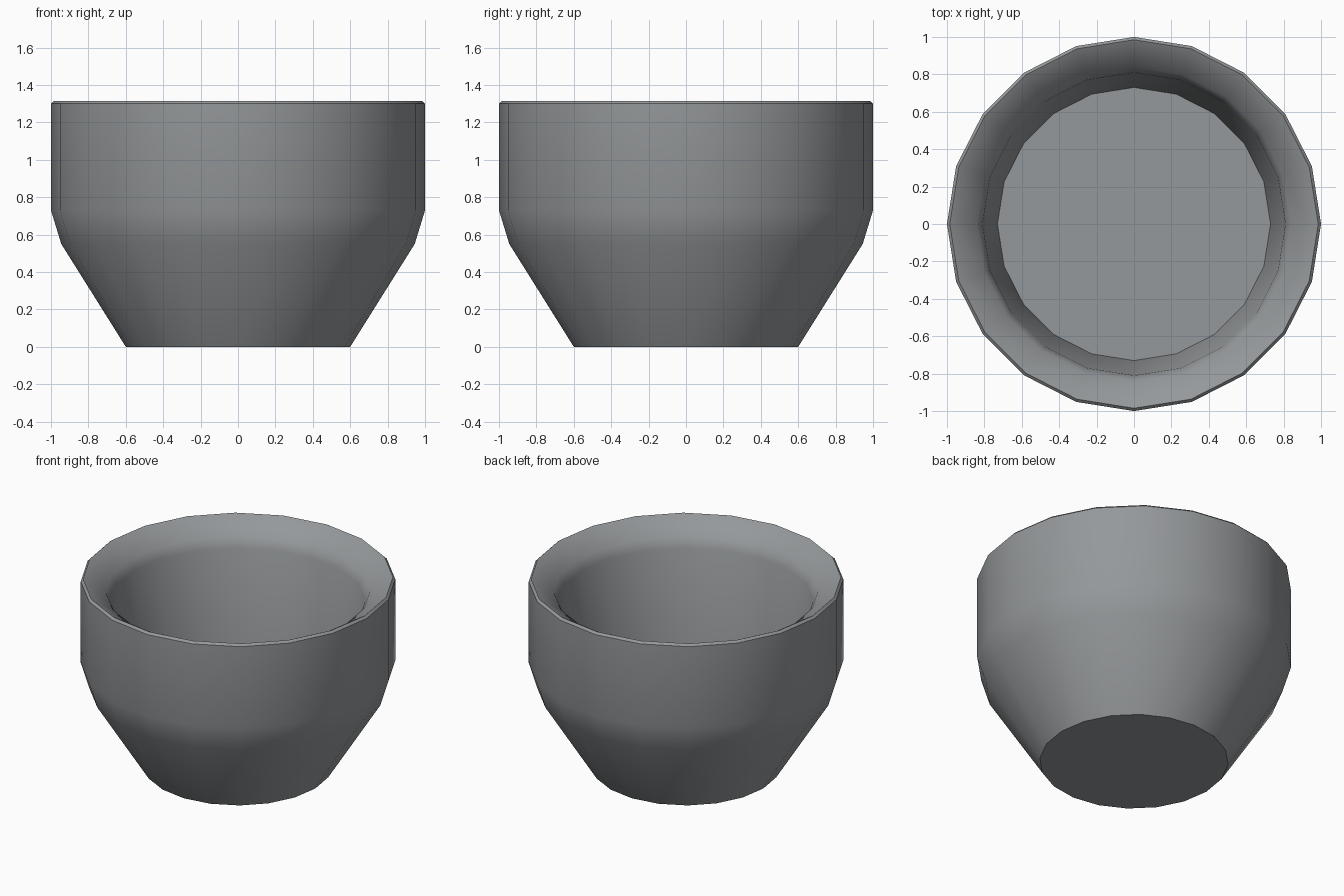
import bpy, bmesh, math

if "Cube" in bpy.data.objects:
    bpy.data.objects.remove(bpy.data.objects["Cube"])

SIDES = 20

# Profile (radius, height): outside from the foot up, over the rim, down inside
PROFILE = [(0.60, 0.0), (0.945, 0.55), (1.0, 0.73), (1.0, 1.30), (0.985, 1.315),
           (0.965, 1.305), (0.84, 1.22), (0.81, 1.15), (0.73, 0.42)]

grey = bpy.data.materials.new("warm_grey_stone")
grey.diffuse_color = (0.30, 0.315, 0.325, 1)
grey.use_nodes = True
grey.node_tree.nodes["Principled BSDF"].inputs["Base Color"].default_value = grey.diffuse_color

# Bowl body: lathe the profile into rings, then cap foot and inner floor
bm = bmesh.new()
rings = []
for r, z in PROFILE:
    rings.append([bm.verts.new((r * math.cos(2 * math.pi * i / SIDES),
                                r * math.sin(2 * math.pi * i / SIDES), z))
                  for i in range(SIDES)])
for low, high in zip(rings, rings[1:]):
    for i in range(SIDES):
        j = (i + 1) % SIDES
        bm.faces.new((low[i], low[j], high[j], high[i]))
bm.faces.new(rings[0][::-1])
bm.faces.new(rings[-1])
bmesh.ops.recalc_face_normals(bm, faces=bm.faces)

mesh = bpy.data.meshes.new("pot_bowl")
bm.to_mesh(mesh)
bm.free()
mesh.materials.append(grey)
pot = bpy.data.objects.new("pot_bowl", mesh)
bpy.context.collection.objects.link(pot)

# Smooth walls, sharp foot, rim and floor edges
bpy.context.view_layer.objects.active = pot
pot.select_set(True)
bpy.ops.object.shade_smooth_by_angle(angle=math.radians(35))
